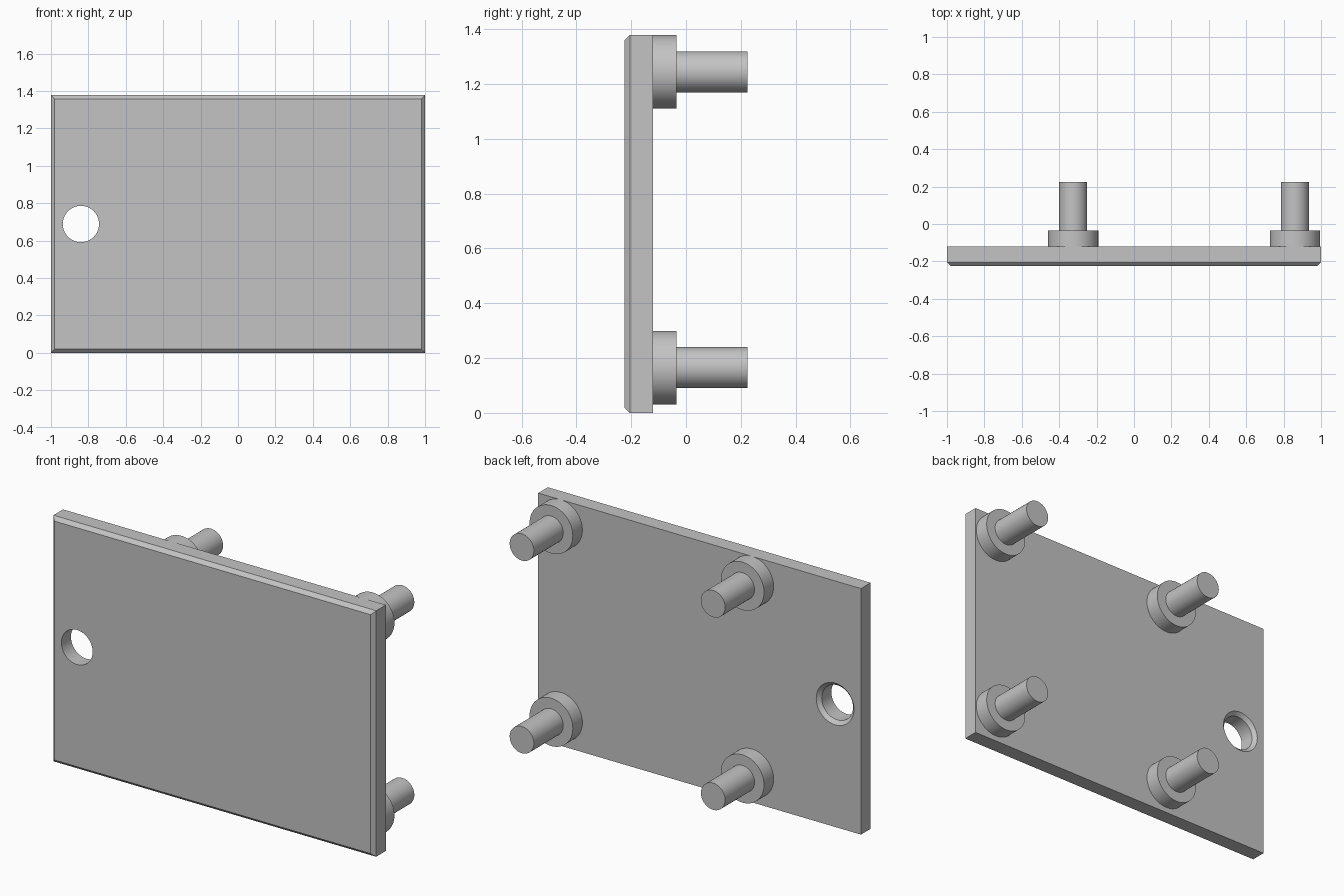
import bpy, bmesh, math
from mathutils import Matrix

default = bpy.data.objects.get("Cube")
if default:
    bpy.data.objects.remove(default, do_unlink=True)

FRONT, BACK, HEIGHT, CHAMFER = -0.225, -0.12, 1.378, 0.02

grey = bpy.data.materials.new("plain grey")
grey.use_nodes = True
colour = (0.55, 0.55, 0.55, 1)
grey.diffuse_color = colour
grey.node_tree.nodes["Principled BSDF"].inputs["Base Color"].default_value = colour


def add_object(name, bm):
    bmesh.ops.recalc_face_normals(bm, faces=bm.faces)
    mesh = bpy.data.meshes.new(name)
    bm.to_mesh(mesh)
    bm.free()
    mesh.materials.append(grey)
    obj = bpy.data.objects.new(name, mesh)
    bpy.context.collection.objects.link(obj)
    return obj


def select(obj):
    bpy.ops.object.select_all(action='DESELECT')
    obj.select_set(True)
    bpy.context.view_layer.objects.active = obj


def turned(name, profile, x, z, sides=64):
    """Solid of revolution along y from (radius, y) steps, with capped ends."""
    bm = bmesh.new()
    rings = []
    for r, y in profile:
        angles = [math.tau * i / sides for i in range(sides)]
        rings.append([bm.verts.new((x + r * math.cos(a), y, z + r * math.sin(a)))
                      for a in angles])
    for a, b in zip(rings, rings[1:]):
        for i in range(sides):
            j = (i + 1) % sides
            bm.faces.new((a[i], a[j], b[j], b[i]))
    bm.faces.new(rings[0])
    bm.faces.new(rings[-1])
    return add_object(name, bm)


def smooth(obj):
    select(obj)
    bpy.ops.object.shade_smooth_by_angle(angle=math.radians(30))


# Plate with a chamfered front rim
bm = bmesh.new()
bmesh.ops.create_cube(bm, size=1, matrix=Matrix.Translation((0, (FRONT + BACK) / 2, HEIGHT / 2))
                      @ Matrix.Diagonal((2, BACK - FRONT, HEIGHT, 1)))
rim = [e for e in bm.edges if all(v.co.y < FRONT + 0.01 for v in e.verts)]
bmesh.ops.bevel(bm, geom=rim, offset=CHAMFER, segments=1, affect='EDGES')
plate = add_object("plate", bm)

# Round hole, countersunk at the back
cutter = turned("hole_cutter", [(0.097, FRONT - 0.1), (0.097, BACK - CHAMFER),
                                (0.117, BACK), (0.117, BACK + 0.1)], -0.84, HEIGHT / 2)
cutter.hide_render = True
cut = plate.modifiers.new("hole", 'BOOLEAN')
cut.operation = 'DIFFERENCE'
cut.solver = 'EXACT'
cut.object = cutter
select(plate)
bpy.ops.object.modifier_apply(modifier=cut.name)
bpy.data.objects.remove(cutter, do_unlink=True)
smooth(plate)

# Four stepped pegs on the back: wide collar, then slim pin
for side, x in (("right", -0.325), ("left", 0.86)):
    for level, z in (("lower", 0.165), ("upper", 1.244)):
        peg = turned(f"{level}_{side}_peg", [(0.134, BACK - 0.003), (0.134, -0.035),
                                             (0.075, -0.035), (0.075, 0.225)], x, z)
        smooth(peg)
